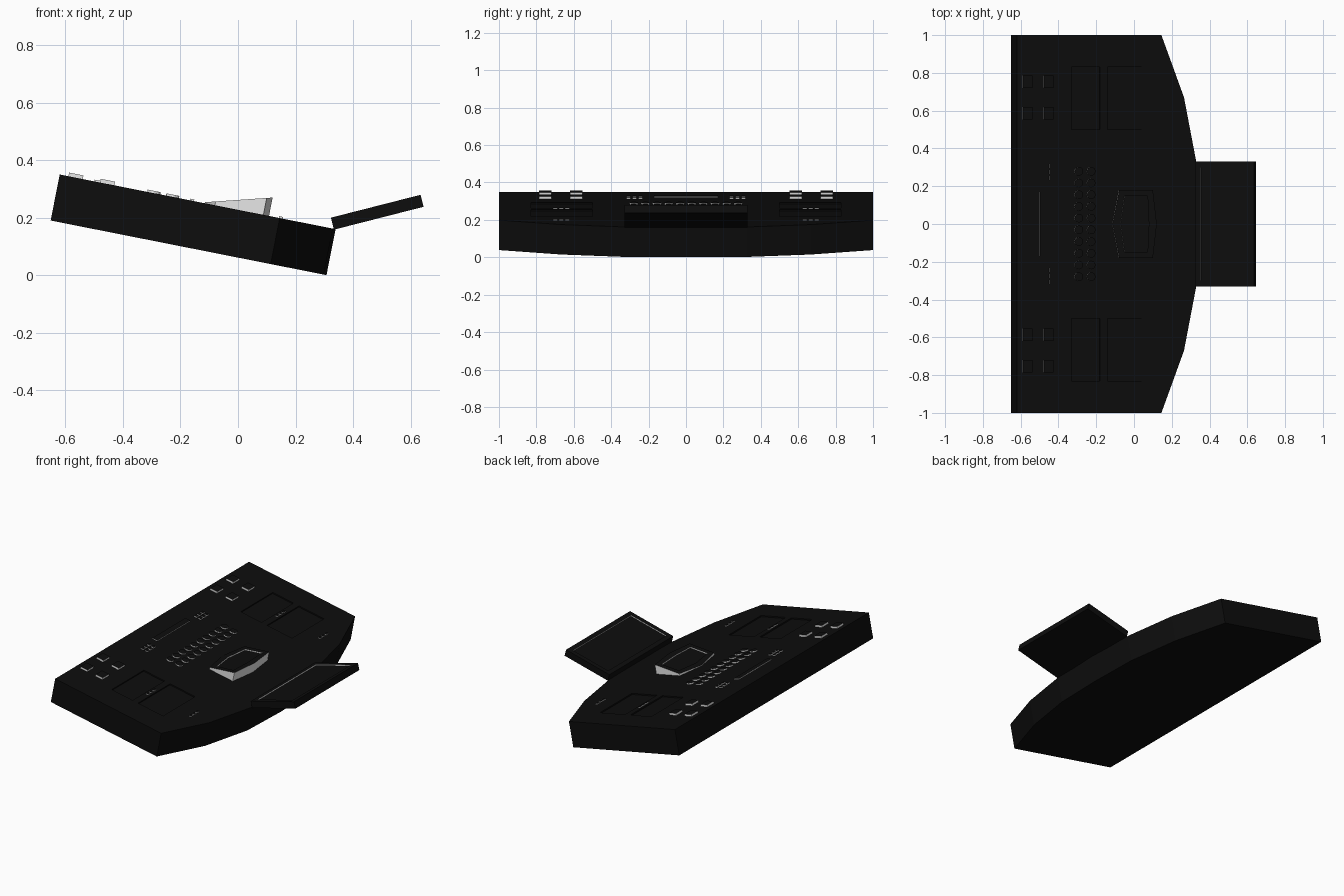
import bpy, bmesh, math
from mathutils import Matrix

if "Cube" in bpy.data.objects:
    bpy.data.objects.remove(bpy.data.objects["Cube"])


def material(name, v):
    m = bpy.data.materials.new(name)
    m.diffuse_color = (v, v, v, 1)
    m.use_nodes = True
    m.node_tree.nodes["Principled BSDF"].inputs["Base Color"].default_value = m.diffuse_color
    return m


BLACK = material("black", 0.004)
LIGHT = material("light_grey", 0.8)


def frame(x, z, angle):
    """Tilted frame: local x runs along the surface, local z is its normal."""
    return Matrix.Translation((x, 0, z)) @ Matrix.Rotation(angle, 4, 'Y')


TILT = math.atan2(0.19, 0.96)
DECK = frame(-0.62, 0.35, TILT)
SCREEN = frame(0.323, 0.20, -math.radians(14.3))


def U(x):
    """Deck coordinate of a world x on the deck surface."""
    return (x + 0.62) / math.cos(TILT)


def rect(x0, x1, y0, y1):
    return [(x0, y0), (x1, y0), (x1, y1), (x0, y1)]


def disc(x, y, r, n=16):
    return [(x + r * math.cos(2 * math.pi * i / n),
             y + r * math.sin(2 * math.pi * i / n)) for i in range(n)]


def prisms(name, outlines, low, top, matrix, light_sides=False, recess=None):
    """Extrude outlines from low up to top(u); optionally sink a light-walled recess."""
    bm = bmesh.new()
    for pts in outlines:
        a = [bm.verts.new((x, y, low)) for x, y in pts]
        b = [bm.verts.new((x, y, top(x) if callable(top) else top)) for x, y in pts]
        bm.faces.new(a[::-1])
        cap = bm.faces.new(b)
        n = len(pts)
        for i in range(n):
            j = (i + 1) % n
            f = bm.faces.new((a[i], a[j], b[j], b[i]))
            f.material_index = int(light_sides)
        if recess:
            bm.normal_update()
            bmesh.ops.inset_individual(bm, faces=[cap], thickness=recess[0])
            walls = bmesh.ops.inset_individual(bm, faces=[cap], thickness=0.0005,
                                               depth=-recess[1])["faces"]
            for f in walls:
                if f != cap:
                    f.material_index = 1
    bmesh.ops.recalc_face_normals(bm, faces=bm.faces)
    me = bpy.data.meshes.new(name)
    bm.to_mesh(me)
    bm.free()
    me.materials.append(BLACK)
    me.materials.append(LIGHT)
    ob = bpy.data.objects.new(name, me)
    ob.matrix_world = matrix
    bpy.context.collection.objects.link(ob)
    return ob


# Console body with faceted front edge
half = [(0.78, 1.0), (0.902, 0.67), (0.968, 0.33)]
outline = ([(0, -1)] + [(x, -y) for x, y in half] + [(0.978, 0)]
           + half[::-1] + [(0, 1)])
body = prisms("console_body", [outline], -0.163, 0, DECK)

# Sunken side panels
pockets = []
for s in (-1, 1):
    y0, y1 = sorted((s * 0.5, s * 0.83))
    for x0, x1 in ((-0.33, -0.18), (-0.14, 0.04)):
        pockets.append(rect(U(x0), U(x1), y0, y1))
cutter = prisms("panel_cutter", pockets, -0.008, 0.03, DECK)
cutter.hide_render = True
cutter.display_type = 'WIRE'
mod = body.modifiers.new("side_panels", 'BOOLEAN')
mod.operation = 'DIFFERENCE'
mod.solver = 'EXACT'
mod.object = cutter

# Raised front screen
prisms("front_screen", [rect(0, 0.322, -0.33, 0.33)], -0.043, 0, SCREEN,
       recess=(0.042, 0.007))

# Central wedge-shaped display
hexagon = [(0.515, 0), (0.55, -0.18), (0.722, -0.18),
           (0.742, 0), (0.722, 0.18), (0.55, 0.18)]
prisms("central_display", [hexagon], -0.005, lambda u: 0.004 + 0.27 * (u - 0.515),
       DECK, light_sides=True, recess=(0.042, 0.008))

# Corner pads
pads = [rect(U(x), U(x + 0.05), s * y - 0.033, s * y + 0.033)
        for s in (-1, 1) for x in (-0.59, -0.48) for y in (0.587, 0.752)]
prisms("corner_pads", pads, -0.004, 0.013, DECK, light_sides=True)

# Two rows of round keys
keys = [disc(U(x), -0.279 + 0.062 * i, 0.023)
        for x in (-0.293, -0.228) for i in range(10)]
prisms("round_keys", keys, -0.004, 0.008, DECK, light_sides=True)

# Long bar and the small key clusters beside it
prisms("status_bar", [rect(U(-0.50), U(-0.465), -0.17, 0.17)], -0.004, 0.006, DECK,
       light_sides=True)
small = [rect(U(x), U(x + 0.018), s * 0.275 + d - 0.011, s * 0.275 + d + 0.011)
         for s in (-1, 1) for x in (-0.48, -0.45) for d in (-0.032, 0, 0.032)]
prisms("small_keys", small, -0.004, 0.007, DECK, light_sides=True)

# Tiny switches by the side panels
tiny = [rect(U(x), U(x + 0.014), s * 0.667 + d - 0.012, s * 0.667 + d + 0.012)
        for s in (-1, 1) for x in (-0.167, 0.142) for d in (-0.032, 0, 0.032)]
prisms("side_switches", tiny, -0.004, 0.006, DECK, light_sides=True)
